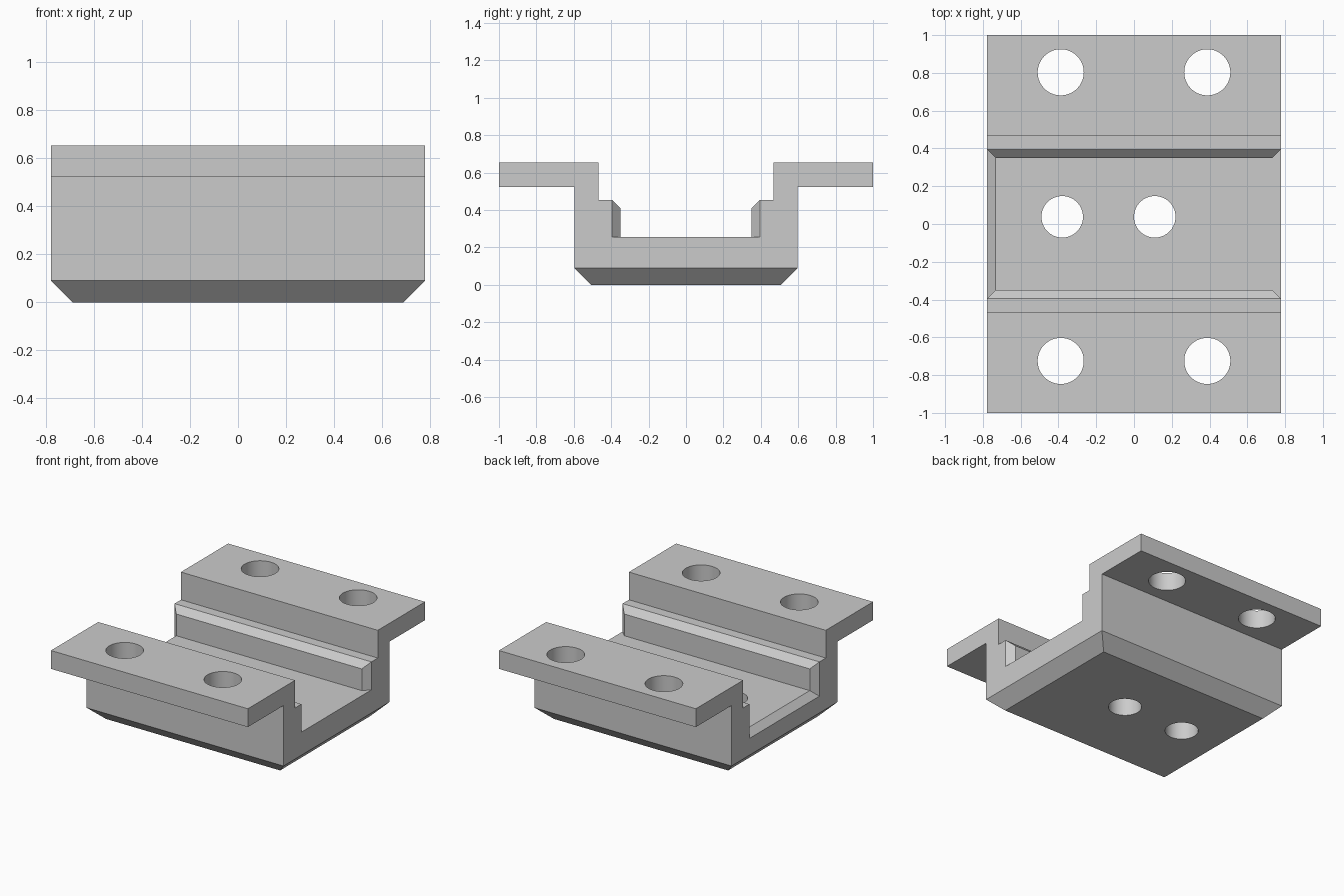
import bpy, bmesh, math

cube = bpy.data.objects.get("Cube")
if cube:
    bpy.data.objects.remove(cube, do_unlink=True)

# Main dimensions
HALF_X = 0.778
BEVEL = 0.09       # bevel round the underside
LIP = 0.045        # small bevel round the channel mouth
FLOOR = 0.255


def grey_metal():
    mat = bpy.data.materials.new("plain grey")
    mat.use_nodes = True
    colour = (0.6, 0.6, 0.6, 1)
    mat.diffuse_color = colour
    mat.node_tree.nodes["Principled BSDF"].inputs["Base Color"].default_value = colour
    return mat


def make_object(name, bm):
    mesh = bpy.data.meshes.new(name)
    bm.to_mesh(mesh)
    bm.free()
    obj = bpy.data.objects.new(name, mesh)
    bpy.context.collection.objects.link(obj)
    return obj


def section(x):
    """Closed cross-section of the bracket at x, including both end bevels."""
    under = max(0, abs(x) - (HALF_X - BEVEL))
    mouth = max(0, abs(x) - (HALF_X - LIP))
    floor = FLOOR - (mouth if x < 0 else 0)
    half = [(0.597 - BEVEL + under, under), (0.597, BEVEL),
            (0.597, 0.522), (1, 0.522), (1, 0.653), (0.467, 0.653),
            (0.467, 0.455), (0.395, 0.455),
            (0.35 + mouth, 0.455 - LIP + mouth), (0.35 + mouth, floor)]
    return [(x, y, z) for y, z in half] + [(x, -y, z) for y, z in reversed(half)]


# Bracket body: sections joined along x
bm = bmesh.new()
inner = [HALF_X - LIP, HALF_X - BEVEL]
stations = [-HALF_X] + [-x for x in inner] + inner[::-1] + [HALF_X]
rings = [[bm.verts.new(p) for p in section(x)] for x in stations]
for a, b in zip(rings, rings[1:]):
    for i in range(len(a)):
        j = (i + 1) % len(a)
        bm.faces.new((a[i], a[j], b[j], b[i]))
bm.faces.new(rings[0])
bm.faces.new(rings[-1])
bmesh.ops.remove_doubles(bm, verts=bm.verts, dist=0.0005)
bmesh.ops.dissolve_limit(bm, angle_limit=math.radians(1), verts=bm.verts, edges=bm.edges)
bmesh.ops.recalc_face_normals(bm, faces=bm.faces)
bracket = make_object("channel_bracket", bm)
bracket.data.materials.append(grey_metal())

# Bolt holes: four through the flanges, two through the floor
holes = [(x, y, 0.122) for x in (-0.388, 0.388) for y in (-0.725, 0.803)]
holes += [(x, 0.038, 0.11) for x in (-0.38, 0.11)]
bm = bmesh.new()
for x, y, r in holes:
    made = bmesh.ops.create_cone(bm, cap_ends=True, segments=64, radius1=r, radius2=r, depth=2)
    bmesh.ops.translate(bm, verts=made["verts"], vec=(x, y, 0.3))
cutter = make_object("hole_cutter", bm)
cutter.hide_render = True

bpy.ops.object.select_all(action='DESELECT')
bracket.select_set(True)
bpy.context.view_layer.objects.active = bracket
cut = bracket.modifiers.new("holes", 'BOOLEAN')
cut.operation = 'DIFFERENCE'
cut.solver = 'EXACT'
cut.object = cutter
bpy.ops.object.modifier_apply(modifier=cut.name)
bpy.data.objects.remove(cutter, do_unlink=True)

# Smooth hole walls, crisp bracket edges
bpy.ops.object.shade_smooth_by_angle(angle=math.radians(25))
